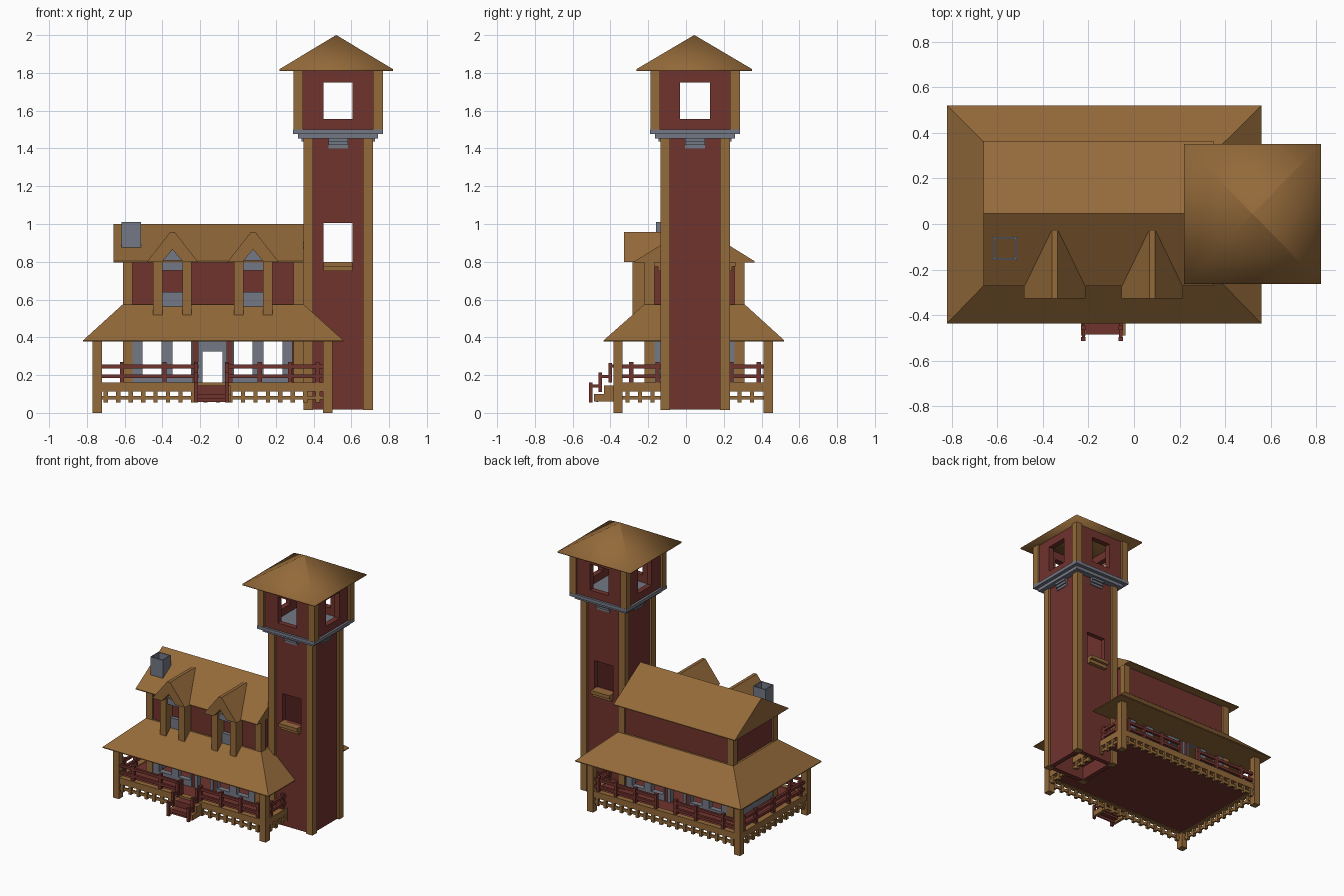
import bpy, bmesh

if "Cube" in bpy.data.objects:
    bpy.data.objects.remove(bpy.data.objects["Cube"])


def material(name, r, g, b):
    m = bpy.data.materials.new(name)
    m.diffuse_color = (r, g, b, 1)
    m.use_nodes = True
    m.node_tree.nodes["Principled BSDF"].inputs["Base Color"].default_value = m.diffuse_color
    return m


WOOD = material("brown_wood", 0.295, 0.143, 0.042)
RED = material("maroon_boards", 0.165, 0.033, 0.027)
STONE = material("grey_stone", 0.175, 0.19, 0.235)


def finish(name, bm, mat):
    bmesh.ops.recalc_face_normals(bm, faces=bm.faces)
    me = bpy.data.meshes.new(name)
    bm.to_mesh(me)
    bm.free()
    me.materials.append(mat)
    ob = bpy.data.objects.new(name, me)
    bpy.context.collection.objects.link(ob)
    return ob


def loft(bm, rings):
    """Stack of rectangles (x0, x1, y0, y1, z) joined into a closed solid."""
    loops = [[bm.verts.new(p) for p in ((a, c, z), (b, c, z), (b, d, z), (a, d, z))]
             for a, b, c, d, z in rings]
    bm.faces.new(loops[0][::-1])
    bm.faces.new(loops[-1])
    for lo, hi in zip(loops, loops[1:]):
        for i in range(4):
            j = (i + 1) % 4
            bm.faces.new((lo[i], lo[j], hi[j], hi[i]))


def boxes(name, mat, items):
    """One object made of boxes (x0, x1, y0, y1, z0, z1)."""
    bm = bmesh.new()
    for a, b, c, d, e, f in items:
        loft(bm, [(a, b, c, d, e), (a, b, c, d, f)])
    return finish(name, bm, mat)


def prism(name, mat, pts, axis, lo, hi):
    """Profile of (u, z) points extruded along x or y."""
    bm = bmesh.new()
    ends = [[bm.verts.new((t, u, z) if axis == "x" else (u, t, z)) for u, z in pts] for t in (lo, hi)]
    for e in ends:
        bm.faces.new(e)
    for i in range(len(pts)):
        j = (i + 1) % len(pts)
        bm.faces.new((ends[0][i], ends[0][j], ends[1][j], ends[1][i]))
    return finish(name, bm, mat)


def wall(axis, p0, p1, u0, u1, z0, z1, holes=()):
    """Boxes of a wall running along an axis, with holes (u0, u1, z0, z1)."""
    us = sorted({u0, u1, *[h[0] for h in holes], *[h[1] for h in holes]})
    out = []
    for a, b in zip(us, us[1:]):
        z = z0
        spans = []
        for h in holes:
            if h[0] <= a and b <= h[1]:
                spans.append((z, h[2]))
                z = h[3]
        spans.append((z, z1))
        for e, f in spans:
            if f - e > 1e-5:
                out.append((a, b, p0, p1, e, f) if axis == "x" else (p0, p1, a, b, e, f))
    return out


def corner_posts(x0, x1, y0, y1, z0, z1, w=0.052):
    return [(x, x + w, y, y + w, z0, z1) for x in (x0, x1 - w) for y in (y0, y1 - w)]


# ---- House body
HX0, HX1, HY0, HY1 = -0.61, 0.347, -0.22, 0.31
boxes("house_corner_posts", WOOD, corner_posts(HX0, HX1, HY0, HY1, 0.15, 0.81))
groups = [(-0.558, -0.238), (-0.032, 0.288)]
door = (-0.212, -0.058)
front_holes = [(a, b, 0.157, 0.38) for a, b in groups] + [(*door, 0.157, 0.38)]
side_hole = [(-0.168, 0.258, 0.157, 0.38)]
walls = []
for p in (-0.205, 0.27):
    walls += wall("x", p, p + 0.025, -0.56, 0.297, 0.15, 0.81, front_holes)
for p in (-0.595, 0.307):
    walls += wall("y", p, p + 0.025, -0.17, 0.26, 0.15, 0.81, side_hole)
boxes("house_walls", RED, walls)

# ---- Paired windows and doorways
frames = []
for p in (-0.213, 0.263):
    for i, (a, b) in enumerate(groups):
        panes = [(-0.505, -0.405, 0.20, 0.378), (-0.347, -0.25, 0.20, 0.378)]
        if i:
            panes = [(-0.27 - q, -0.27 - o, e, f) for o, q, e, f in panes]
        frames += wall("x", p, p + 0.04, a, b, 0.155, 0.383, panes)
    frames += wall("x", p, p + 0.04, *door, 0.155, 0.383, [(-0.188, -0.082, 0.155, 0.325)])
for p in (-0.603, 0.30):
    frames += wall("y", p, p + 0.04, -0.168, 0.258, 0.155, 0.383,
                   [(-0.12, 0.02, 0.20, 0.378), (0.07, 0.21, 0.20, 0.378)])
boxes("window_and_door_frames", STONE, frames)

# ---- Roofs of the house
bm = bmesh.new()
loft(bm, [(-0.82, 0.558, -0.436, 0.52, 0.378), (-0.82, 0.558, -0.436, 0.52, 0.384),
          (HX0, HX1, HY0, HY1, 0.575)])
finish("porch_roof", bm, WOOD)
prism("main_roof", WOOD, [(-0.272, 0.797), (-0.272, 0.803), (0.046, 1.0), (0.363, 0.803), (0.363, 0.797)],
      "x", -0.66, 0.348)
boxes("chimney", STONE, wall("x", -0.158, -0.15, -0.618, -0.514, 0.875, 1.01)
      + wall("x", -0.066, -0.058, -0.618, -0.514, 0.875, 1.01)
      + wall("y", -0.618, -0.61, -0.15, -0.066, 0.875, 1.01)
      + wall("y", -0.522, -0.514, -0.15, -0.066, 0.875, 1.01))

# ---- Dormers
for side, c in (("left", -0.347), ("right", 0.08)):
    prism(side + "_dormer_roof", WOOD,
          [(c + u, z) for u, z in ((-0.135, 0.80), (-0.012, 0.957), (0.012, 0.957), (0.135, 0.80),
                                   (0.055, 0.80), (0, 0.865), (-0.055, 0.80))], "y", -0.327, -0.03)
    boxes(side + "_dormer_posts", WOOD, [(c + s - 0.025, c + s + 0.025, -0.283, -0.2, 0.48, 0.83)
                                         for s in (-0.077, 0.077)])
    prism(side + "_dormer_header", STONE, [(c - 0.055, 0.755), (c + 0.055, 0.755), (c + 0.055, 0.80),
                                           (c, 0.868), (c - 0.055, 0.80)], "y", -0.268, -0.2)
    boxes(side + "_dormer_sill", STONE, [(c - 0.055, c + 0.055, -0.232, -0.2, 0.54, 0.64)])

# ---- Porch deck, beams and posts
PX0, PX1, PY0, PY1 = -0.77, 0.50, -0.385, 0.46
boxes("porch_posts", WOOD, corner_posts(PX0, PX1, PY0, PY1, 0, 0.382, 0.05))
boxes("porch_floor", RED, [(-0.73, 0.46, -0.345, 0.42, 0.118, 0.155)])
boxes("porch_beams", WOOD,
      [(-0.73, 0.46, y, y + 0.04, 0.113, 0.16) for y in (PY0 + 0.005, PY1 - 0.045)]
      + [(x, x + 0.04, -0.34, 0.415, 0.113, 0.16) for x in (PX0 + 0.005, PX1 - 0.045)])

# ---- Slatted skirt under the deck
skirt = []
for y in (-0.368, 0.443):
    skirt.append((-0.73, 0.46, y - 0.006, y + 0.006, 0.07, 0.09))
    skirt += [(-0.70 + 0.066 * i - 0.011, -0.70 + 0.066 * i + 0.011, y - 0.011, y + 0.011, 0.055, 0.115)
              for i in range(18)]
for x in (-0.753, 0.483):
    skirt.append((x - 0.006, x + 0.006, -0.34, 0.415, 0.07, 0.09))
    skirt += [(x - 0.011, x + 0.011, -0.31 + 0.066 * i - 0.011, -0.31 + 0.066 * i + 0.011, 0.055, 0.115)
              for i in range(11)]
boxes("deck_skirt", WOOD, skirt)

# ---- Porch railings
rail = []
for y in (-0.36, 0.435):
    for a, b in ((-0.725, -0.21), (-0.06, 0.455)):
        rail += [(a, b, y - 0.009, y + 0.009, z, z + 0.02) for z in (0.184, 0.235)]
    rail += [(x - 0.011, x + 0.011, y - 0.013, y + 0.013, 0.155, 0.27)
             for x in (-0.615, -0.39, -0.222, -0.058, 0.115, 0.275, 0.42)]
for x in (-0.745, 0.475):
    rail += [(x - 0.009, x + 0.009, -0.34, 0.41, z, z + 0.02) for z in (0.184, 0.235)]
    rail += [(x - 0.013, x + 0.013, y - 0.011, y + 0.011, 0.155, 0.27)
             for y in (-0.29, -0.15, 0.035, 0.24, 0.385)]
boxes("porch_railings", RED, rail)

# ---- Front steps
boxes("step_stringers", WOOD,
      [b for x in (-0.232, -0.058) for b in ((x, x + 0.02, -0.488, -0.43, 0.06, 0.10),
                                             (x, x + 0.02, -0.435, -0.38, 0.06, 0.145))])
boxes("step_treads", RED, [(-0.213, -0.057, -0.485, -0.43, 0.075, 0.10),
                           (-0.213, -0.057, -0.435, -0.38, 0.11, 0.145),
                           (-0.213, -0.057, -0.475, -0.465, 0.058, 0.08),
                           (-0.213, -0.057, -0.43, -0.42, 0.09, 0.12)])
steps = []
for x in (-0.222, -0.058):
    steps += [(x - 0.01, x + 0.01, y - 0.009, y + 0.009, z, z + 0.105)
              for y, z in ((-0.505, 0.055), (-0.455, 0.11), (-0.402, 0.16))]
    steps += [(x - 0.007, x + 0.007, y, y + 0.055, z, z + 0.016)
              for y, z in ((-0.51, 0.135), (-0.46, 0.185), (-0.405, 0.24))]
boxes("step_handrails", RED, steps)

# ---- Tower shaft, open at the bottom
TX, TY = 0.53, 0.048


def square(h):
    return TX - h, TX + h, TY - h, TY + h


def four_walls(h, t, z0, z1, hole_x, hole_y):
    a, b, c, d = square(h)
    return (wall("x", c, c + t, a, b, z0, z1, hole_x) + wall("x", d - t, d, a, b, z0, z1, hole_x)
            + wall("y", a, a + t, c + t, d - t, z0, z1, hole_y)
            + wall("y", b - t, b, c + t, d - t, z0, z1, hole_y))


WX0, WX1 = TX - 0.077, TX + 0.077
boxes("tower_posts", WOOD, corner_posts(*square(0.184), 0.015, 1.46))
boxes("tower_walls", RED, four_walls(0.168, 0.035, 0.017, 1.46, [(WX0, WX1, 0.80, 1.005)], []))
sills = []
for s in (-1, 1):
    for reach, z in ((0.195, 0.75), (0.215, 0.775)):
        ys = sorted((TY + s * 0.15, TY + s * reach))
        sills.append((WX0, WX1, *ys, z, z + 0.025))
boxes("tower_window_sills", WOOD, sills)

# ---- Lookout platform with stepped brackets
boxes("lookout_platform", STONE, [(*square(0.212), 1.452, 1.476), (*square(0.238), 1.476, 1.50)])
brackets = []
for reach, z in ((0.174, 1.40), (0.184, 1.418), (0.194, 1.436)):
    brackets += [(TX - 0.052, TX + 0.052, TY - reach, TY + reach, z, z + 0.018),
                 (TX - reach, TX + reach, TY - 0.052, TY + 0.052, z, z + 0.018)]
boxes("lookout_brackets", STONE, brackets)

# ---- Lookout room and its softly shaded pyramid roof
boxes("lookout_posts", WOOD, corner_posts(*square(0.237), 1.50, 1.815))
boxes("lookout_walls", RED, four_walls(0.222, 0.04, 1.50, 1.815, [(WX0, WX1, 1.555, 1.75)],
                                       [(TY - 0.08, TY + 0.08, 1.555, 1.75)]))
bm = bmesh.new()
RX, RY = 0.52, 0.044
loft(bm, [(0.22, 0.82, RY - 0.306, RY + 0.306, 1.81), (0.22, 0.82, RY - 0.306, RY + 0.306, 1.82),
          (RX - 0.001, RX + 0.001, RY - 0.001, RY + 0.001, 2.0)])
roof = finish("lookout_roof", bm, WOOD)
for f in roof.data.polygons:
    f.use_smooth = True
